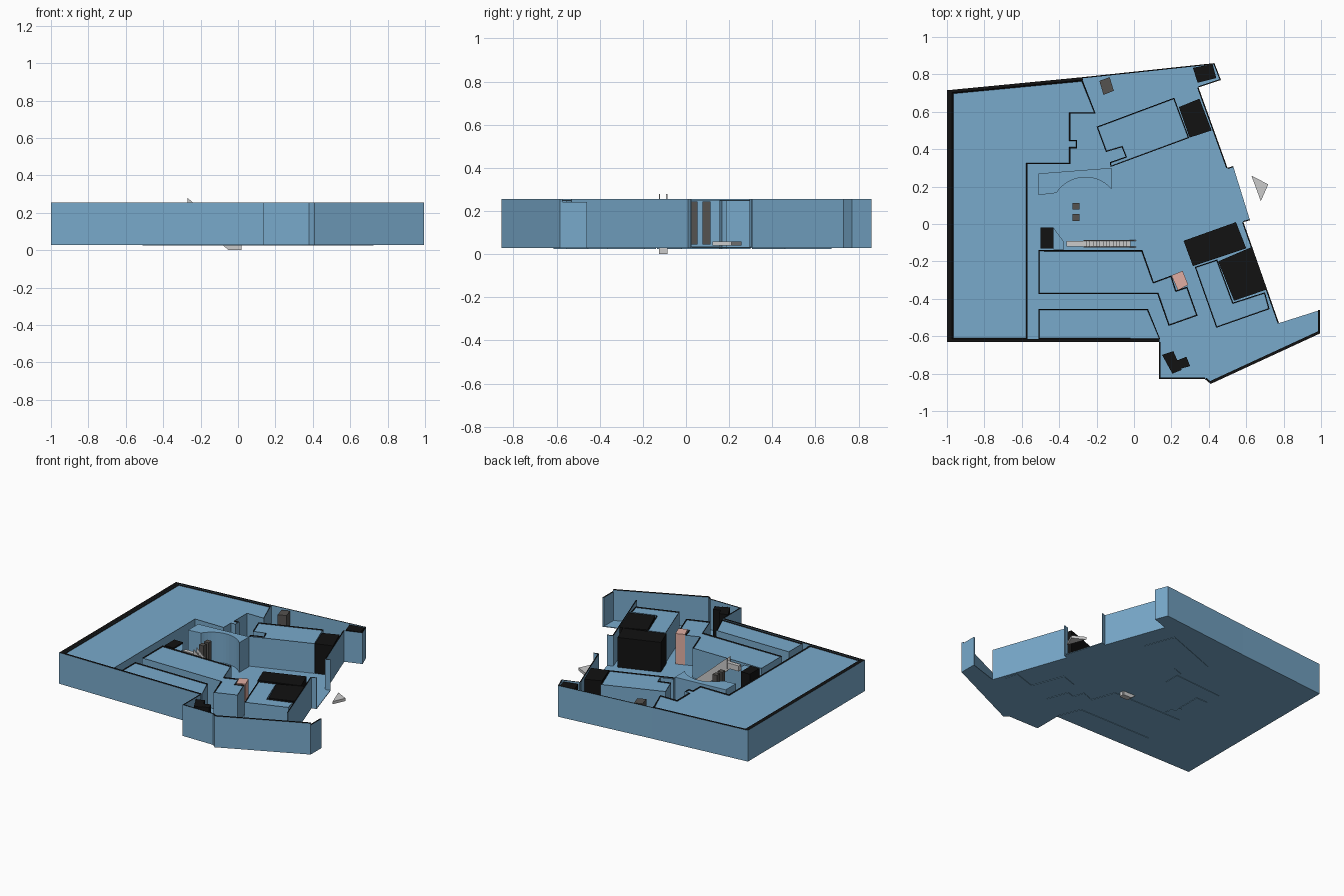
import bpy, bmesh, math
from mathutils import Vector

if "Cube" in bpy.data.objects:
    bpy.data.objects.remove(bpy.data.objects["Cube"])

FLOOR, TOP = 0.03, 0.255


def material(name, rgb):
    m = bpy.data.materials.new(name)
    m.diffuse_color = (*rgb, 1)
    m.use_nodes = True
    m.node_tree.nodes["Principled BSDF"].inputs["Base Color"].default_value = m.diffuse_color
    return m


BLUE = material("blue", (0.19, 0.40, 0.60))
BLACK = material("black", (0.006, 0.006, 0.006))
DARK = material("dark_grey", (0.09, 0.085, 0.08))
PINK = material("pink", (0.75, 0.42, 0.36))


def prism(name, pts, z0, z1, mat=None, rim=0.0, cap=None):
    """Extrude a plan outline; optional narrow dark rim or fully coloured cap."""
    bm = bmesh.new()
    base = bm.faces.new([bm.verts.new((x, y, z0)) for x, y in pts])
    ext = bmesh.ops.extrude_face_region(bm, geom=[base])["geom"]
    bmesh.ops.translate(bm, verts=[v for v in ext if isinstance(v, bmesh.types.BMVert)],
                        vec=(0, 0, z1 - z0))
    bmesh.ops.recalc_face_normals(bm, faces=bm.faces)
    top = [f for f in bm.faces if f.normal.z > 0.9]
    if rim:
        ring = bmesh.ops.inset_region(bm, faces=top, thickness=rim)["faces"]
        for f in ring:
            f.material_index = 1
        for v in top[0].verts:
            v.co.z -= 0.006
    if cap:
        for f in top:
            f.material_index = 1
    me = bpy.data.meshes.new(name)
    bm.to_mesh(me)
    bm.free()
    ob = bpy.data.objects.new(name, me)
    bpy.context.collection.objects.link(ob)
    if mat:
        me.materials.append(mat)
    if rim or cap:
        me.materials.append(cap or BLACK)
    return ob


def side_profile(name, pts, y0, y1):
    """Extrude an x-z outline along y."""
    n = len(pts)
    verts = [(x, y, z) for y in (y0, y1) for x, z in pts]
    faces = [tuple(range(n)), tuple(range(2 * n - 1, n - 1, -1))]
    faces += [((i + 1) % n, i, n + i, n + (i + 1) % n) for i in range(n)]
    me = bpy.data.meshes.new(name)
    me.from_pydata(verts, [], faces)
    ob = bpy.data.objects.new(name, me)
    bpy.context.collection.objects.link(ob)


def wall(name, a, b, t, z1=TOP):
    """Straight wall, thickness to the left of a->b, dark top edge."""
    a, b = Vector(a), Vector(b)
    d = (b - a).normalized()
    n = Vector((-d.y, d.x)) * t
    prism(name, [a, b, b + n, a + n], FLOOR, z1, BLUE, cap=BLACK)


# floor plate
plan = [(-1, -.63), (.135, -.63), (.135, -.83), (.38, -.83), (.41, -.855), (.995, -.585),
        (.995, -.46), (.775, -.53), (.585, .01), (.62, .02), (.53, .31), (.50, .30),
        (.345, .73), (.465, .77), (.43, .86), (-.275, .785), (-1, .715)]
prism("floor", plan, FLOOR - .002, FLOOR + .003, BLUE)

# outer walls by plan edge: thickness (two edges are open entrances)
thick = {0: .015, 1: .008, 2: .008, 3: .01, 4: .015, 5: .01, 7: .007, 8: .006,
         10: .006, 11: .007, 12: .006, 13: .006, 14: .006, 15: .015, 16: .028}
for i, t in thick.items():
    wall(f"outer_wall_{i}", plan[i], plan[(i + 1) % len(plan)], t, .242 if i == 5 else TOP)

# building blocks with narrow rims
prism("west_block", [(-.972, -.615), (-.57, -.615), (-.57, .32), (-.34, .32), (-.34, .405),
                     (-.305, .405), (-.305, .45), (-.34, .45), (-.34, .59), (-.205, .59),
                     (-.275, .77), (-.972, .703)], FLOOR, .252, BLUE, rim=.009)
prism("north_block", [(-.2, .52), (.215, .675), (.295, .46), (-.125, .305), (-.13, .33),
                      (-.045, .36), (-.065, .41), (-.15, .385)], .025, .25, BLUE, rim=.007)
prism("middle_block", [(-.51, -.14), (.045, -.14), (.105, -.31), (.20, -.275), (.225, -.355),
                       (.285, -.335), (.34, -.49), (.185, -.545), (.125, -.375),
                       (-.51, -.375)], .025, .25, BLUE, rim=.008)
prism("south_block", [(-.51, -.455), (.075, -.455), (.14, -.615), (-.51, -.615)],
      .025, .25, BLUE, rim=.007)
prism("east_block", [(.325, -.23), (.445, -.19), (.53, -.42), (.70, -.365), (.725, -.455),
                     (.44, -.555)], .025, .25, BLUE, rim=.007)

# block with a concave curved front
cx, cy, r = -.26, .065, .185
arc = [(cx + r * math.cos(a), cy + r * math.sin(a))
       for a in (math.radians(147 - (147 - 41) * i / 14) for i in range(15))]
prism("curved_block", [(-.51, .27), (-.51, .155)] + arc + [(-.12, .30)], .025, .25, BLUE)

# low plate and small angled block beside the stairs
prism("hall_plate", [(-.51, .155), (-.41, .155), (-.41, -.02), (-.51, -.02)], .025, .036, BLUE)
prism("angled_block", [(-.43, -.02), (-.375, -.095), (-.375, -.135), (-.43, -.135)],
      .025, .24, BLUE)

# dark storage stacks
stacks = [[(.265, -.09), (.545, .01), (.60, -.13), (.315, -.225)],
          [(.45, -.20), (.625, -.125), (.71, -.35), (.535, -.41)],
          [(.24, .625), (.35, .67), (.415, .50), (.297, .462)],
          [(.315, .835), (.42, .855), (.44, .78), (.34, .755)],
          [(-.50, -.02), (-.43, -.02), (-.43, -.13), (-.50, -.13)],
          [(.15, -.70), (.21, -.68), (.255, -.78), (.205, -.80)],
          [(.23, -.73), (.28, -.71), (.30, -.76), (.245, -.775)]]
for i, p in enumerate(stacks):
    prism(f"dark_stack_{i}", p, FLOOR, .25, BLACK)

# pillars, kiosk and lift box
for y in (.035, .095):
    prism("pillar", [(-.328, y - .018), (-.292, y - .018), (-.292, y + .018), (-.328, y + .018)],
          .045, .245, DARK)
prism("kiosk", [(-.185, .765), (-.13, .785), (-.108, .712), (-.163, .69)], FLOOR, .25, DARK)
prism("lift_box", [(.20, -.275), (.26, -.25), (.29, -.325), (.235, -.355)], FLOOR, .255, PINK)

# entrance marker wedge
prism("entrance_marker", [(.628, .258), (.718, .212), (.678, .122)], .04, .06)

# moving staircase: stepped body with two sloped balustrades
steps = 14
tread = [(-.27 + .25 * i / steps, .245 - .215 * j / steps)
         for i in range(1, steps + 1) for j in (i - 1, i)]
side_profile("stairs", [(.02, .03), (.02, 0), (-.05, 0), (-.29, .205), (-.36, .205),
                        (-.36, .245)] + tread, -.12, -.092)
for y in (-.126, -.092):
    side_profile("balustrade", [(-.27, .28), (-.27, .20), (-.05, 0), (.015, 0), (.015, .03)],
                 y, y + .006)
